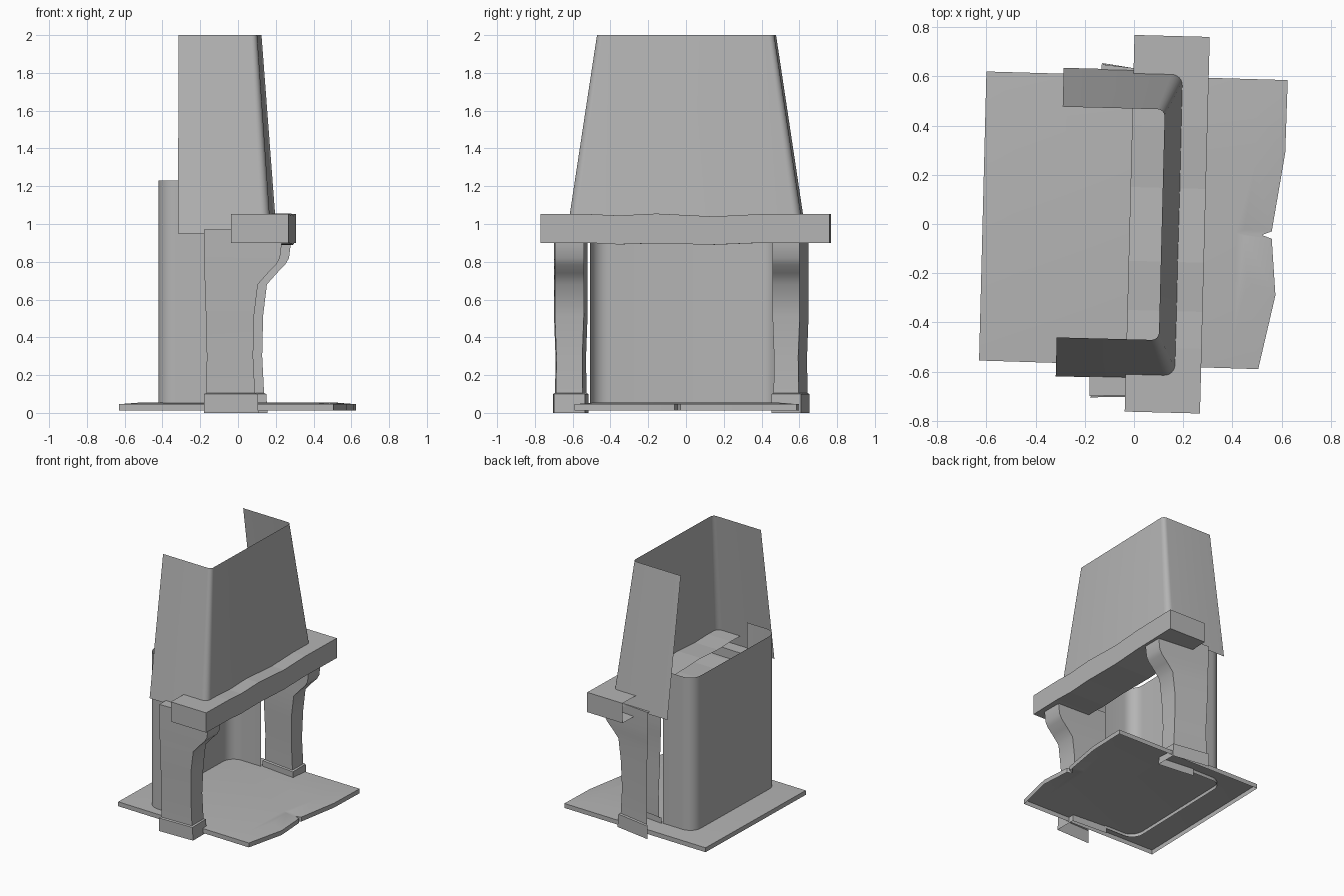
import bpy, math

if "Cube" in bpy.data.objects:
    bpy.data.objects.remove(bpy.data.objects["Cube"])

TURN = 0.026  # the whole fireplace is turned slightly about z

stone = bpy.data.materials.new("grey_stone")
stone.diffuse_color = (0.46, 0.46, 0.46, 1)
stone.use_nodes = True
stone.node_tree.nodes["Principled BSDF"].inputs["Base Color"].default_value = stone.diffuse_color


def turn(x, y, z):
    return (x + TURN * y, y - TURN * x, z)


def make(name, verts, faces, smooth=False):
    mesh = bpy.data.meshes.new(name)
    mesh.from_pydata(verts, [], faces)
    mesh.update()
    mesh.materials.append(stone)
    obj = bpy.data.objects.new(name, mesh)
    bpy.context.collection.objects.link(obj)
    if smooth:
        bpy.ops.object.select_all(action='DESELECT')
        obj.select_set(True)
        bpy.context.view_layer.objects.active = obj
        bpy.ops.object.shade_smooth_by_angle(angle=math.radians(40))
    return obj


def loft(name, rows, caps="", smooth=False, flip=False):
    """Skin an open strip through rows of points; caps may name first and last."""
    n = len(rows[0])
    verts = [p for row in rows for p in row]
    faces = []
    for r in range(len(rows) - 1):
        for i in range(n - 1):
            faces.append((r * n + i, r * n + i + 1, (r + 1) * n + i + 1, (r + 1) * n + i))
    if "first" in caps:
        faces.append(tuple(reversed(range(n))))
    if "last" in caps:
        faces.append(tuple(range((len(rows) - 1) * n, len(rows) * n)))
    if flip:
        faces = [tuple(reversed(f)) for f in faces]
    return make(name, verts, faces, smooth)


def u_row(x_open, x_wall, half, radius, z, mid=0.0, steps=6):
    """U-shaped plan with rounded corners, open at x_open."""
    s = 1 if x_wall > x_open else -1
    side = [(x_open, -half)]
    for k in range(steps + 1):
        a = math.pi / 2 * k / steps
        side.append((x_wall - s * radius * (1 - math.sin(a)),
                     -half + radius * (1 - math.cos(a))))
    pts = side + [(x, -y) for x, y in reversed(side)]
    return [turn(x, y + mid, z) for x, y in pts]


# Hearth slab: slightly crowned top with a skirt, open below
outline = [(-0.60, 0.62), (0.625, 0.585), (0.615, 0.29), (0.56, -0.03), (0.52, -0.045),
           (0.56, -0.06), (0.575, -0.29), (0.505, -0.59), (-0.63, -0.555)]
n = len(outline)
verts = [(x, y, 0.012) for x, y in outline]
verts += [(x, y, 0.046) for x, y in outline]
verts += [(x * 0.8, y * 0.8, 0.056) for x, y in outline]
faces = []
for i in range(n):
    j = (i + 1) % n
    faces += [(j, i, n + i, n + j), (n + j, n + i, 2 * n + i, 2 * n + j)]
faces.append(tuple(reversed(range(2 * n, 3 * n))))
make("hearth_slab", verts, faces, smooth=True)

# Firebox: rounded wall meeting the inner leg faces, open at the top
loft("firebox", [u_row(-0.15, -0.41, 0.492, 0.09, z, mid=-0.020) for z in (0.03, 1.23)],
     smooth=True)

# Chimney hood: tapered, open at the back
loft("chimney_hood", [u_row(-0.302, 0.189, 0.627, 0.045, 0.95),
                      u_row(-0.302, 0.113, 0.469, 0.030, 2.0)], smooth=True)

# Mantel: beam with slightly uneven top and bottom, open at the back
stations = [(-0.763, 1.052, 0.90), (-0.50, 1.052, 0.90), (-0.35, 1.045, 0.892),
            (-0.15, 1.055, 0.898), (0.15, 1.04, 0.89), (0.40, 1.052, 0.90),
            (0.768, 1.052, 0.90)]
loft("mantel", [[turn(-0.018, y, lo), turn(0.288, y, lo), turn(0.288, y, hi),
                 turn(-0.018, y, hi)] for y, hi, lo in stations],
     caps="first last", flip=True)

# Legs: base block, waisted shaft and flared bracket, open at the back
# profile: height, front x, back x, side inset
profile = [(0.0, 0.108, -0.18, 0.0), (0.10, 0.102, -0.18, 0.0),
           (0.105, 0.090, -0.168, 0.012), (0.30, 0.080, -0.165, 0.014),
           (0.515, 0.085, -0.170, 0.006), (0.68, 0.105, -0.175, 0.006),
           (0.74, 0.158, -0.178, 0.006), (0.785, 0.202, -0.178, 0.006),
           (0.82, 0.222, -0.18, 0.006), (0.90, 0.232, -0.18, 0.006),
           (0.97, 0.232, -0.18, 0.006)]


def leg(name, shift, low_back, low_front, high_front, high_back):
    rows = []
    for z, xf, xb, inset in profile:
        rows.append([(xb + shift, low_back + inset, z), (xf + shift, low_front + inset, z),
                     (xf + shift, high_front - inset, z), (xb + shift, high_back - inset, z)])
    loft(name, rows, caps="last", smooth=True)


leg("left_leg", 0.0, -0.705, -0.70, -0.535, -0.515)
leg("right_leg", 0.048, 0.485, 0.452, 0.608, 0.655)
